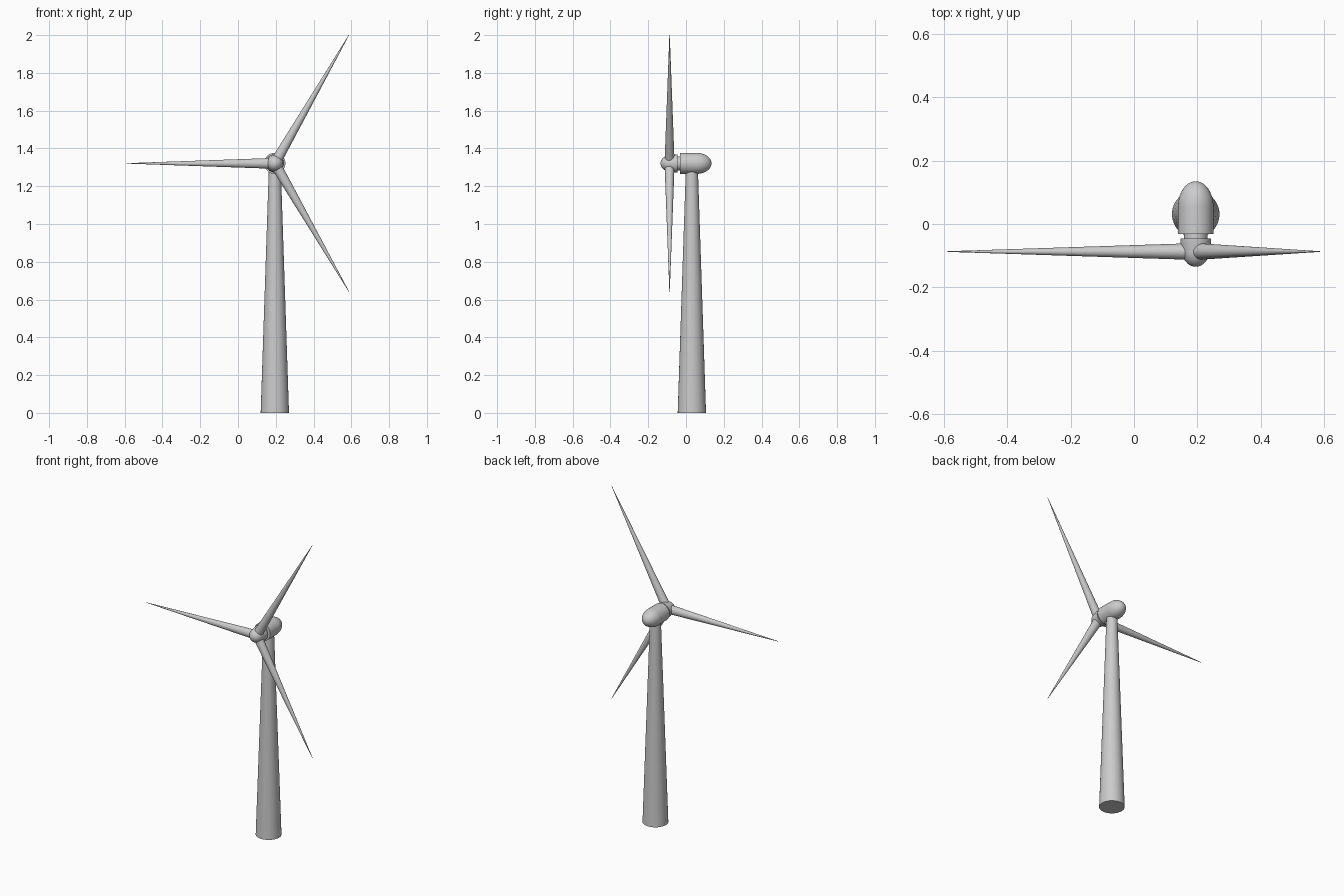
import bpy, bmesh
from math import sin, cos, pi, radians
from mathutils import Matrix, Vector

if "Cube" in bpy.data.objects:
    bpy.data.objects.remove(bpy.data.objects["Cube"])

HUB = Vector((0.195, -0.087, 1.321))
TOWER_Y = 0.031


def lathe(name, profile, matrix, segments=48):
    """Closed solid of revolution about local z; profile is (radius, height)."""
    bm = bmesh.new()
    rings = []
    for r, h in profile:
        if r < 1e-6:
            rings.append([bm.verts.new((0, 0, h))])
        else:
            rings.append([bm.verts.new((r * cos(2 * pi * i / segments),
                                        r * sin(2 * pi * i / segments), h))
                          for i in range(segments)])
    for a, b in zip(rings, rings[1:]):
        for i in range(segments):
            j = (i + 1) % segments
            if len(a) == 1:
                bm.faces.new((a[0], b[j], b[i]))
            elif len(b) == 1:
                bm.faces.new((a[i], a[j], b[0]))
            else:
                bm.faces.new((a[i], a[j], b[j], b[i]))
    for ring in (rings[0], rings[-1]):
        if len(ring) > 1:
            bm.faces.new(ring)
    bm.transform(matrix)
    bmesh.ops.recalc_face_normals(bm, faces=bm.faces)
    mesh = bpy.data.meshes.new(name)
    bm.to_mesh(mesh)
    bm.free()
    ob = bpy.data.objects.new(name, mesh)
    bpy.context.collection.objects.link(ob)
    bpy.ops.object.select_all(action='DESELECT')
    bpy.context.view_layer.objects.active = ob
    ob.select_set(True)
    bpy.ops.object.shade_smooth_by_angle(angle=radians(35))
    return ob


def dome(radius, start, length, steps=12):
    return [(radius * cos(pi / 2 * i / steps), start + length * sin(pi / 2 * i / steps))
            for i in range(steps)] + [(0, start + length)]


# Tapered tower, ending inside the nacelle
lathe("tower", [(0.075, 0), (0.032, 1.29)],
      Matrix.Translation((HUB.x, TOWER_Y, 0)))

# Shaft axis parts: local z runs toward +y (back) or -y (front)
axis = Matrix.Translation((HUB.x, 0, HUB.z))
back = axis @ Matrix.Rotation(-pi / 2, 4, 'X')
front = axis @ Matrix.Rotation(pi / 2, 4, 'X')

# Nacelle with rounded rear
lathe("nacelle", [(0.056, -0.032)] + dome(0.056, 0.055, 0.08), back)

# Narrow neck between nacelle and hub
lathe("shaft_neck", [(0.037, -0.06), (0.037, -0.02)], back)

# Hub with rear flange and rounded nose
lathe("hub", [(0.048, 0.046), (0.048, 0.06)] + dome(0.044, 0.082, 0.053), front)

# Three conical blades, one pointing to -x
for k in range(3):
    m = (Matrix.Translation(HUB) @ Matrix.Rotation(-pi / 2 + k * 2 * pi / 3, 4, 'Y')
         @ Matrix.Diagonal((1.08, 1, 1, 1)))
    lathe(f"blade_{k + 1}", [(0.0265, 0.0), (0.0255, 0.035), (0.001, 0.785)], m, 32)
